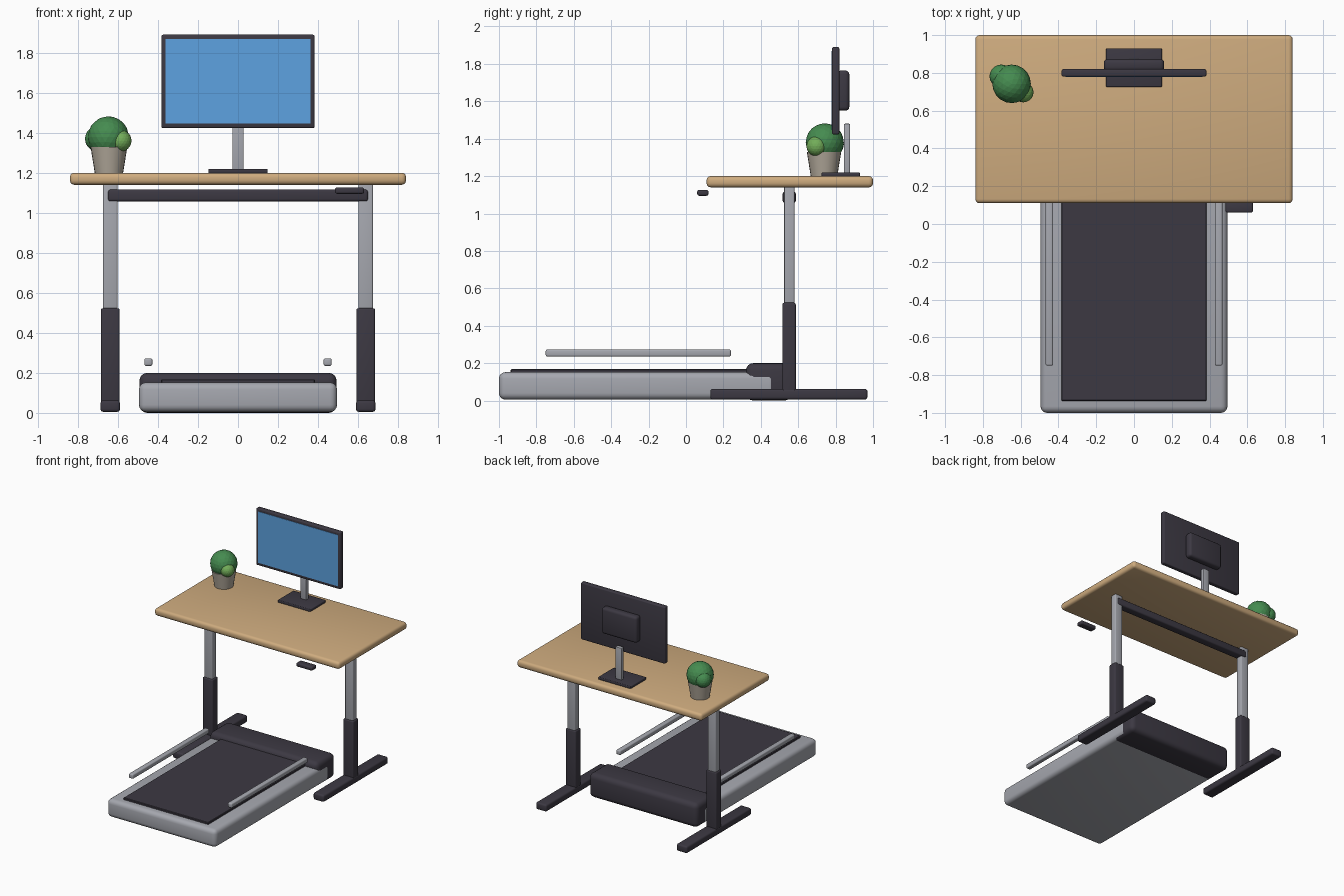
import bpy, bmesh
from mathutils import Matrix

if "Cube" in bpy.data.objects:
    bpy.data.objects.remove(bpy.data.objects["Cube"])


def mat(name, r, g, b):
    m = bpy.data.materials.new(name)
    m.diffuse_color = (r, g, b, 1)
    m.use_nodes = True
    m.node_tree.nodes["Principled BSDF"].inputs["Base Color"].default_value = m.diffuse_color
    return m


DARK = mat("dark_plastic", 0.045, 0.04, 0.055)
METAL = mat("light_metal", 0.38, 0.39, 0.43)
WOOD = mat("wood", 0.62, 0.41, 0.21)
SCREEN = mat("screen_blue", 0.11, 0.36, 0.75)
POT = mat("clay", 0.45, 0.40, 0.33)
GREEN = mat("leaf_green", 0.06, 0.26, 0.08)
LIME = mat("leaf_light", 0.17, 0.42, 0.10)


def finish(bm, name, material, smooth=True):
    me = bpy.data.meshes.new(name)
    bm.to_mesh(me)
    bm.free()
    ob = bpy.data.objects.new(name, me)
    bpy.context.collection.objects.link(ob)
    me.materials.append(material)
    if smooth:
        bpy.ops.object.select_all(action='DESELECT')
        ob.select_set(True)
        bpy.context.view_layer.objects.active = ob
        bpy.ops.object.shade_smooth_by_angle(angle=0.6)
    return ob


def box(name, x, y, z, material, bevel=0.0, segments=3):
    """Rounded box given by its (min, max) range on each axis."""
    bm = bmesh.new()
    bmesh.ops.create_cube(bm, size=1)
    for v in bm.verts:
        v.co = [r[0] if c < 0 else r[1] for c, r in zip(v.co, (x, y, z))]
    if bevel:
        bmesh.ops.bevel(bm, geom=bm.edges[:], offset=bevel, segments=segments,
                        profile=0.5, affect='EDGES')
    return finish(bm, name, material)


def pair(name, x, *args):
    """Box on the right and its mirror on the left."""
    box(name + "_right", x, *args)
    box(name + "_left", (-x[1], -x[0]), *args)


# Desk
box("desk_top", (-0.84, 0.84), (0.11, 1.0), (1.14, 1.20), WOOD, 0.022)
box("desk_crossbeam", (-0.65, 0.65), (0.517, 0.587), (1.057, 1.117), DARK, 0.012)
box("height_controller", (0.485, 0.63), (0.06, 0.12), (1.095, 1.127), DARK, 0.01)
pair("desk_upper_leg", (0.602, 0.675), (0.525, 0.58), (0.48, 1.145), METAL, 0.008)
pair("desk_lower_leg", (0.592, 0.685), (0.515, 0.587), (0.01, 0.523), DARK, 0.01)
pair("desk_foot", (0.59, 0.687), (0.13, 0.97), (0.005, 0.063), DARK, 0.014)

# Treadmill
box("treadmill_deck", (-0.495, 0.495), (-1.0, 0.48), (0.005, 0.152), METAL, 0.035, 4)
box("treadmill_belt", (-0.385, 0.385), (-0.937, 0.40), (0.13, 0.168), DARK, 0.004, 1)
box("treadmill_motor_hood", (-0.493, 0.493), (0.32, 0.565), (0.0, 0.20), DARK, 0.04, 4)
pair("treadmill_side_rail", (0.428, 0.468), (-0.75, 0.24), (0.235, 0.273), METAL, 0.009)

# Monitor
box("monitor_frame", (-0.383, 0.383), (0.78, 0.82), (1.423, 1.89), DARK, 0.009)
box("monitor_screen", (-0.362, 0.362), (0.777, 0.79), (1.447, 1.868), SCREEN)
box("monitor_back_housing", (-0.16, 0.16), (0.81, 0.873), (1.55, 1.765), DARK, 0.02)
box("monitor_stand_pole", (-0.028, 0.028), (0.844, 0.877), (1.21, 1.48), METAL, 0.005)
box("monitor_stand_base", (-0.148, 0.148), (0.725, 0.93), (1.197, 1.22), DARK, 0.006)

# Plant pot
bm = bmesh.new()
bmesh.ops.create_cone(bm, cap_ends=True, segments=24, radius1=0.071, radius2=0.092,
                      depth=0.13, matrix=Matrix.Translation((-0.645, 0.738, 1.265)))
finish(bm, "plant_pot", POT)

# Foliage clumps: name, centre, radius, material
for name, centre, radius, material in (
        ("foliage_main", (-0.648, 0.742, 1.38), 0.102, GREEN),
        ("foliage_left", (-0.703, 0.782, 1.37), 0.062, GREEN),
        ("foliage_right", (-0.586, 0.698, 1.36), 0.054, LIME)):
    bm = bmesh.new()
    bmesh.ops.create_icosphere(bm, subdivisions=3, radius=radius,
                               matrix=Matrix.Translation(centre))
    finish(bm, name, material, smooth=False)
